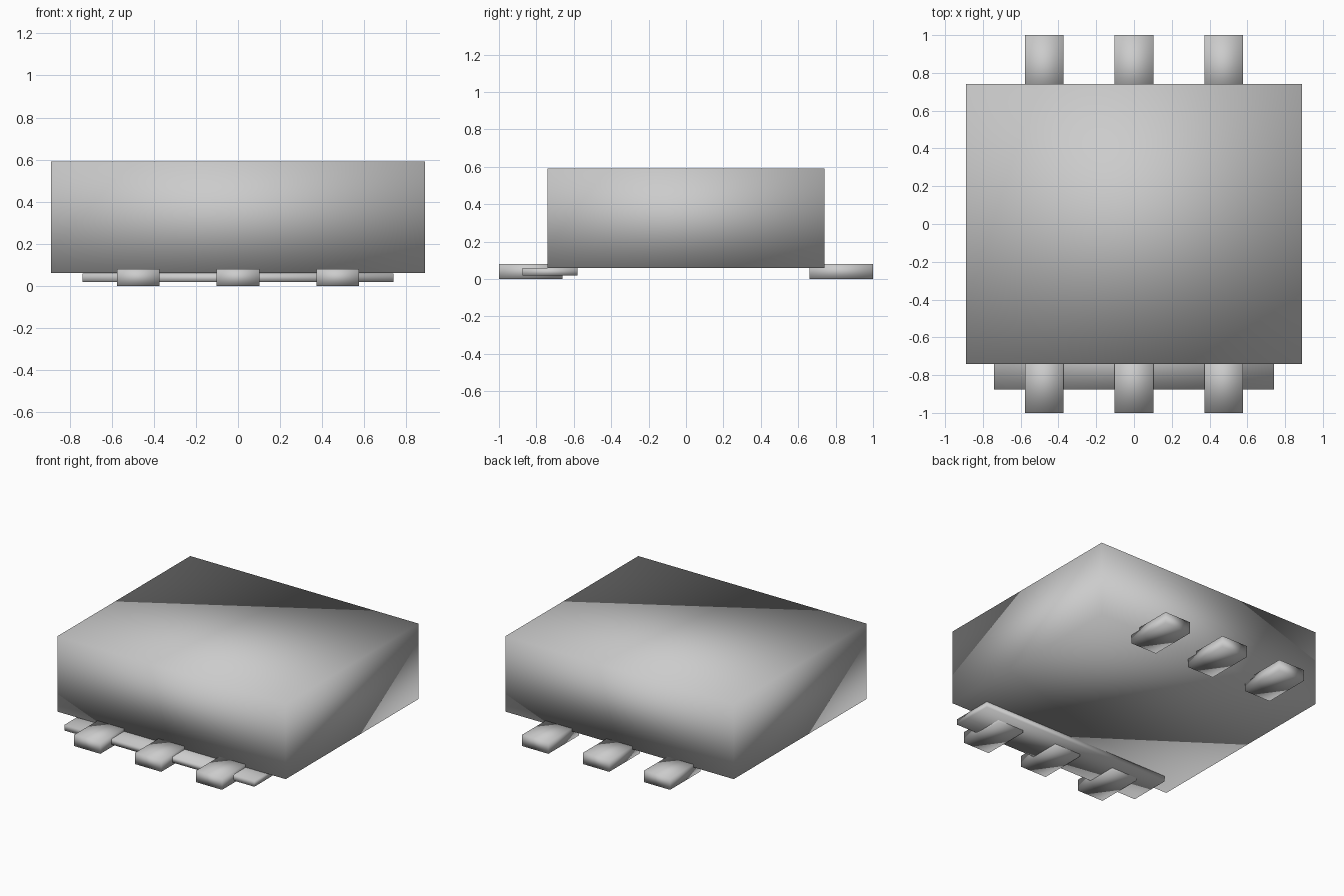
import bpy

cube = bpy.data.objects.get("Cube")
if cube:
    bpy.data.objects.remove(cube, do_unlink=True)

grey = bpy.data.materials.new("plain grey")
grey.use_nodes = True
colour = (0.6, 0.6, 0.6, 1)
grey.diffuse_color = colour
grey.node_tree.nodes["Principled BSDF"].inputs["Base Color"].default_value = colour


def block(name, low, high):
    """Smooth-shaded box between two opposite corners."""
    bpy.ops.mesh.primitive_cube_add(size=1)
    obj = bpy.context.object
    obj.name = name
    for v in obj.data.vertices:
        v.co = [high[i] if v.co[i] > 0 else low[i] for i in range(3)]
    obj.data.materials.append(grey)
    bpy.ops.object.shade_smooth()
    return obj


# Main housing
block("body", (-0.89, -0.74, 0.06), (0.89, 0.74, 0.59))

# Thin strip under the front edge
block("front_strip", (-0.74, -0.875, 0.018), (0.74, -0.58, 0.058))

# Three feet along the front and three along the back
for end, near, far in (("front", -1, -0.66), ("back", 0.66, 1)):
    for side, x in (("right", -0.474), ("middle", 0), ("left", 0.474)):
        block(f"{end}_{side}_foot", (x - 0.102, near, 0), (x + 0.102, far, 0.08))
